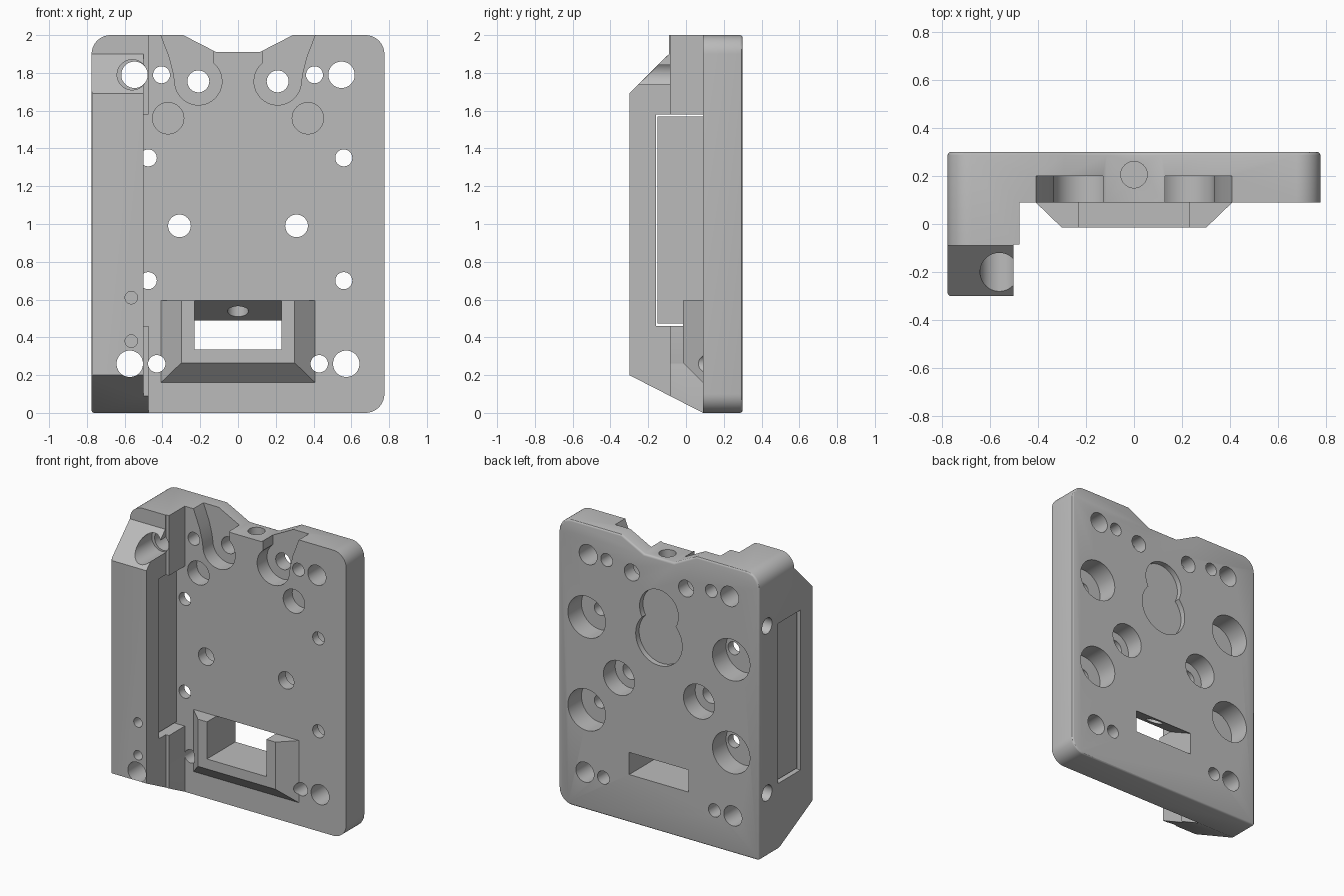
import bpy, bmesh, math

if "Cube" in bpy.data.objects:
    bpy.data.objects.remove(bpy.data.objects["Cube"])

grey = bpy.data.materials.new("plain_grey")
grey.diffuse_color = (0.5, 0.5, 0.5, 1)
grey.use_nodes = True
grey.node_tree.nodes["Principled BSDF"].inputs["Base Color"].default_value = grey.diffuse_color


def finish(name, bm):
    bmesh.ops.recalc_face_normals(bm, faces=bm.faces)
    me = bpy.data.meshes.new(name)
    bm.to_mesh(me)
    bm.free()
    me.materials.append(grey)
    ob = bpy.data.objects.new(name, me)
    bpy.context.collection.objects.link(ob)
    return ob


def prism(name, pts, axis, a, b):
    """Extrude a profile: (x, z) along y, (y, z) along x or (x, y) along z."""
    bm = bmesh.new()
    place = {'x': lambda p, t: (t, p[0], p[1]),
             'y': lambda p, t: (p[0], t, p[1]),
             'z': lambda p, t: (p[0], p[1], t)}[axis]
    lo = [bm.verts.new(place(p, a)) for p in pts]
    hi = [bm.verts.new(place(p, b)) for p in pts]
    n = len(pts)
    bm.faces.new(lo)
    bm.faces.new(hi[::-1])
    for i in range(n):
        j = (i + 1) % n
        bm.faces.new((lo[j], lo[i], hi[i], hi[j]))
    return finish(name, bm)


def arc(cx, cy, r, a0, a1, n):
    return [(cx + r * math.cos(math.radians(a0 + (a1 - a0) * i / n)),
             cy + r * math.sin(math.radians(a0 + (a1 - a0) * i / n))) for i in range(n + 1)]


def rect(x0, x1, y0, y1):
    return [(x0, y0), (x1, y0), (x1, y1), (x0, y1)]


def apply_mod(ob, mod):
    bpy.context.view_layer.objects.active = ob
    bpy.ops.object.modifier_apply(modifier=mod.name)


def combine(ob, other, op='DIFFERENCE'):
    mod = ob.modifiers.new("bool", 'BOOLEAN')
    mod.operation, mod.solver, mod.object = op, 'EXACT', other
    apply_mod(ob, mod)
    bpy.data.objects.remove(other, do_unlink=True)


def cut(pts, axis, a, b):
    combine(body, prism("cutter", pts, axis, a, b))


def hole(u, v, r, axis='y', a=-0.5, b=0.5):
    cut(arc(u, v, r, 0, 352.5, 47), axis, a, b)


# Full-depth block with the plate outline
outline = ([(-0.775, 0)] + arc(0.675, 0.1, 0.1, -90, 0, 10) + arc(0.675, 1.9, 0.1, 0, 90, 10)
           + [(0.29, 2), (0.115, 1.91), (-0.115, 1.91), (-0.29, 2)]
           + arc(-0.675, 1.9, 0.1, 90, 180, 10))
body = prism("mounting_plate", outline, 'y', -0.3, 0.3)
bev = body.modifiers.new("bevel", 'BEVEL')
bev.width, bev.segments, bev.limit_method, bev.angle_limit = 0.014, 3, 'ANGLE', math.radians(35)
apply_mod(body, bev)

# Clear the front to leave the plate and the side wall
cut(rect(-0.475, 1, -0.5, 0.09), 'z', -0.5, 2.5)
cut(rect(-0.5, 0, -0.5, -0.085), 'z', -0.5, 2.5)
cut([(-0.4, 1.59), (-0.09, 1.9), (-0.09, 2.2), (-0.4, 2.2)], 'x', -1, 0)
cut([(0.09, 0), (0.09, -0.2), (-0.4, -0.2), (-0.4, 0.2513)], 'x', -1, 0)

# Window through the side wall
cut(rect(-0.16, 0.09, 0.46, 1.58), 'x', -1, -0.4)

# Tapered boss round the slot
bm = bmesh.new()
back = [bm.verts.new(p) for p in ((-0.44, 0.12, 0.13), (0.44, 0.12, 0.13),
                                  (0.44, 0.12, 0.595), (-0.44, 0.12, 0.595))]
front = [bm.verts.new(p) for p in ((-0.3, -0.015, 0.265), (0.3, -0.015, 0.265),
                                   (0.3, -0.015, 0.595), (-0.3, -0.015, 0.595))]
bm.faces.new(back)
bm.faces.new(front[::-1])
for i in range(4):
    j = (i + 1) % 4
    bm.faces.new((back[j], back[i], front[i], front[j]))
combine(body, finish("boss", bm), 'UNION')

# Slot with sloping ceiling, open at the top of the boss
cut([(-0.1, 0.335), (0.4, 0.335), (0.4, 0.44), (0.0895, 0.595), (0.0895, 0.7), (-0.1, 0.7)],
    'x', -0.23, 0.23)

# Flared recesses at the top and mirrored holes
for s in (-1, 1):
    channel = ([(0.43, 2.05), (0.408, 2.0), (0.362, 1.88), (0.342, 1.8)]
               + arc(0.21, 1.755, 0.125, 0, -230, 28) + [(0.13, 2.05)])
    cut([(s * x, z) for x, z in channel], 'y', -0.1, 0.2)
    hole(s * 0.21, 1.755, 0.058)
    hole(s * 0.405, 1.79, 0.045)
    hole(s * 0.43, 0.26, 0.046)
    hole(s * 0.548, 1.79, 0.07)
    hole(s * 0.573, 0.26, 0.07)
    hole(s * 0.37, 1.56, 0.083, 'y', 0.0, 0.19)
    hole(s * 0.31, 0.99, 0.06)
    hole(s * 0.31, 0.99, 0.12, 'y', 0.17, 0.5)
    # Offset screw holes with wide counterbores on the back
    for z in (0.7, 1.35):
        hole(0.56 if s > 0 else -0.475, z, 0.045, 'y', 0.0, 0.5)
        hole(s * 0.56, z, 0.145, 'y', 0.15, 0.5)

# Clearance in the sloping wall top, small wall holes and side holes
hole(-0.56, 1.79, 0.08, 'y', -0.5, -0.04)
for z in (0.38, 0.61):
    hole(-0.565, z, 0.033, 'y', -0.5, -0.18)
for z in (0.44, 1.61):
    hole(0.21, z, 0.055, 'x', -1, -0.5)

# Long vertical bore and double-circle recess on the back
hole(0, 0.205, 0.055, 'z', 0.4, 2.2)
hole(0, 1.54, 0.15, 'y', 0.262, 0.5)
hole(0, 1.34, 0.18, 'y', 0.262, 0.5)

# Panel sitting in the side window
panel = prism("side_panel", rect(-0.15, 0.1, 0.473, 1.57), 'x', -0.755, -0.54)

for ob in (body, panel):
    bpy.ops.object.select_all(action='DESELECT')
    ob.select_set(True)
    bpy.context.view_layer.objects.active = ob
    bpy.ops.object.shade_smooth_by_angle(angle=math.radians(30))
